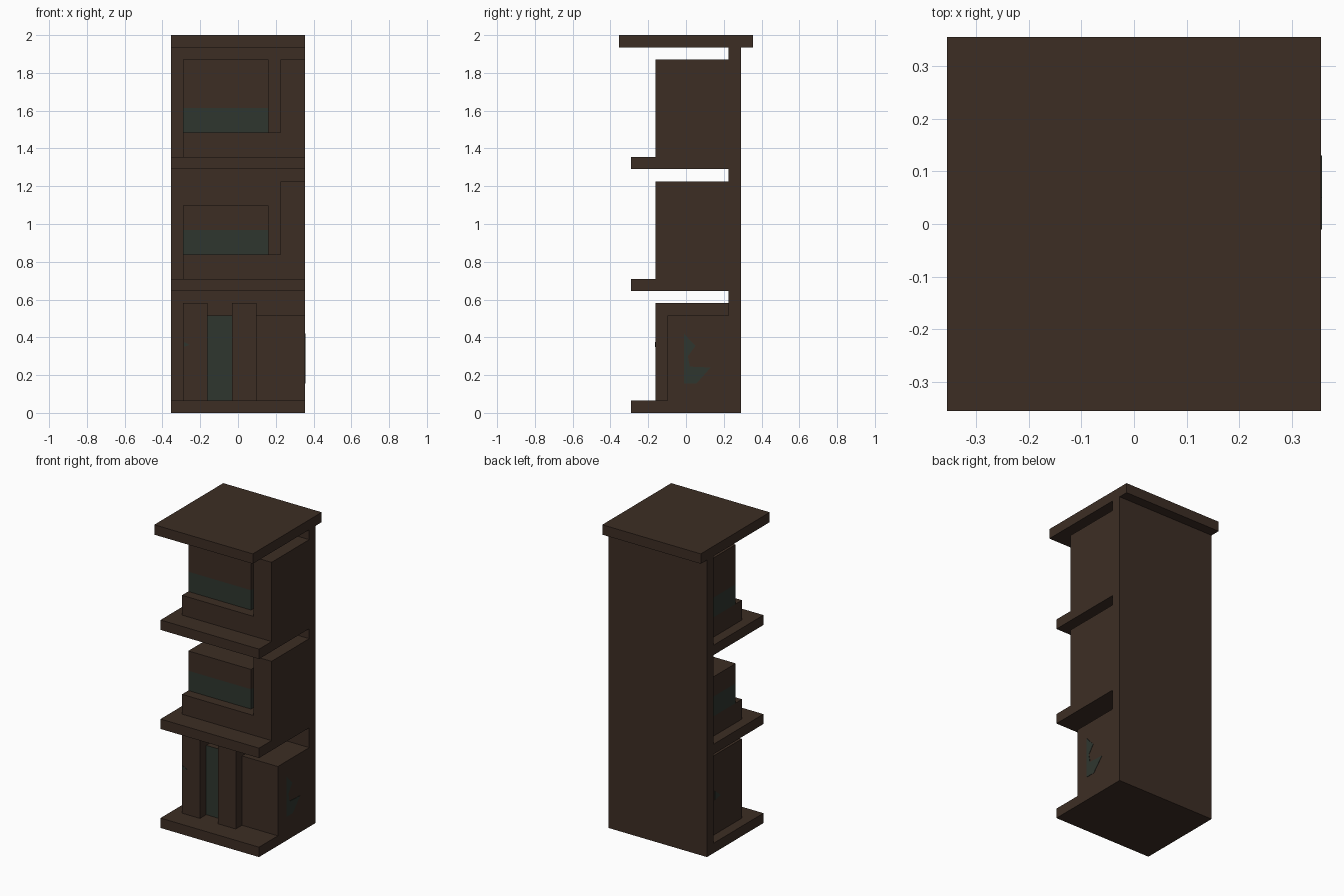
import bpy
import bmesh
from mathutils import Vector

cube = bpy.data.objects.get("Cube")
if cube:
    bpy.data.objects.remove(cube, do_unlink=True)

U = 2 / 31  # one grid step


def material(name, rgb):
    mat = bpy.data.materials.new(name)
    mat.use_nodes = True
    mat.diffuse_color = (*rgb, 1)
    mat.node_tree.nodes["Principled BSDF"].inputs["Base Color"].default_value = (*rgb, 1)
    return mat


BROWN = material("dark brown", (0.046, 0.0265, 0.0177))
TEAL = material("dark teal", (0.0285, 0.037, 0.0285))


def finish(name, bm, mats):
    bmesh.ops.recalc_face_normals(bm, faces=bm.faces[:])
    mesh = bpy.data.meshes.new(name)
    bm.to_mesh(mesh)
    bm.free()
    for mat in mats:
        mesh.materials.append(mat)
    obj = bpy.data.objects.new(name, mesh)
    bpy.context.collection.objects.link(obj)
    return obj


def block(name, x, y, z, band=None, front=False):
    """Box from grid ranges; optional teal band height or teal front."""
    bm = bmesh.new()
    bmesh.ops.create_cube(bm, size=1)
    for v in bm.verts:
        v.co = Vector([(r[0] if c < 0 else r[1]) * U for r, c in zip((x, y, z), v.co)])
    bm.normal_update()
    if band:
        bmesh.ops.bisect_plane(bm, geom=bm.verts[:] + bm.edges[:] + bm.faces[:],
                               plane_co=(0, 0, band * U), plane_no=(0, 0, 1))
        for f in bm.faces:
            f.material_index = int(f.calc_center_median().z < band * U)
    if front:
        for f in bm.faces:
            f.material_index = int(f.normal.y < -0.5)
    return finish(name, bm, [BROWN, TEAL])


def patch(name, points, place, push):
    """Thin flat painted mark."""
    bm = bmesh.new()
    face = bm.faces.new([bm.verts.new(place(a, b)) for a, b in points])
    new = bmesh.ops.extrude_face_region(bm, geom=[face])["geom"]
    bmesh.ops.translate(bm, vec=push, verts=[g for g in new if isinstance(g, bmesh.types.BMVert)])
    finish(name, bm, [TEAL])


FULL = (-5.5, 5.5)
BACK = 3.5

# Shell: back wall, roof and floor slabs
block("back_wall", FULL, (BACK, 4.5), (0, 30))
block("roof", FULL, FULL, (30, 31))
for name, z in (("base_slab", 0), ("middle_slab", 10), ("upper_slab", 20)):
    block(name, FULL, (-4.5, BACK), (z, z + 1))

# Two upper storeys: side wall, low balcony wall and glazed room
for name, z, top in (("middle", 11, 17), ("upper", 21, 29)):
    block(name + "_side_wall", (3.5, 5.5), (-2.5, BACK), (z, z + 8))
    block(name + "_low_wall", (-4.5, 3.5), (-2.5, BACK), (z, z + 2))
    block(name + "_room", (-4.5, 2.5), (-1.5, BACK), (z + 2, top), band=z + 4)

# Ground storey: two piers, recessed door and side room
for name, x in (("outer_pier", -4.5), ("inner_pier", -0.5)):
    block(name, (x, x + 2), (-2.5, BACK), (1, 9))
block("door", (-2.5, -0.5), (-1.5, BACK), (1, 8), front=True)
block("side_room", (1.5, 5.5), (-1.5, BACK), (1, 8))

# Small painted marks on the ground storey
patch("side_mark",
      [(-.01, .42), (.02, .385), (.05, .355), (.01, .30), (.02, .245),
       (.13, .24), (.055, .155), (-.01, .155)],
      lambda a, b: (5.5 * U, a, b), (.002, 0, 0))
patch("outer_pier_mark", [(.06, .30), (.12, .29), (.12, .35)],
      lambda a, b: (-4.5 * U, a, b), (-.002, 0, 0))
patch("front_pier_mark", [(-.285, .35), (-.255, .36), (-.285, .375)],
      lambda a, b: (a, -2.5 * U, b), (0, -.002, 0))
